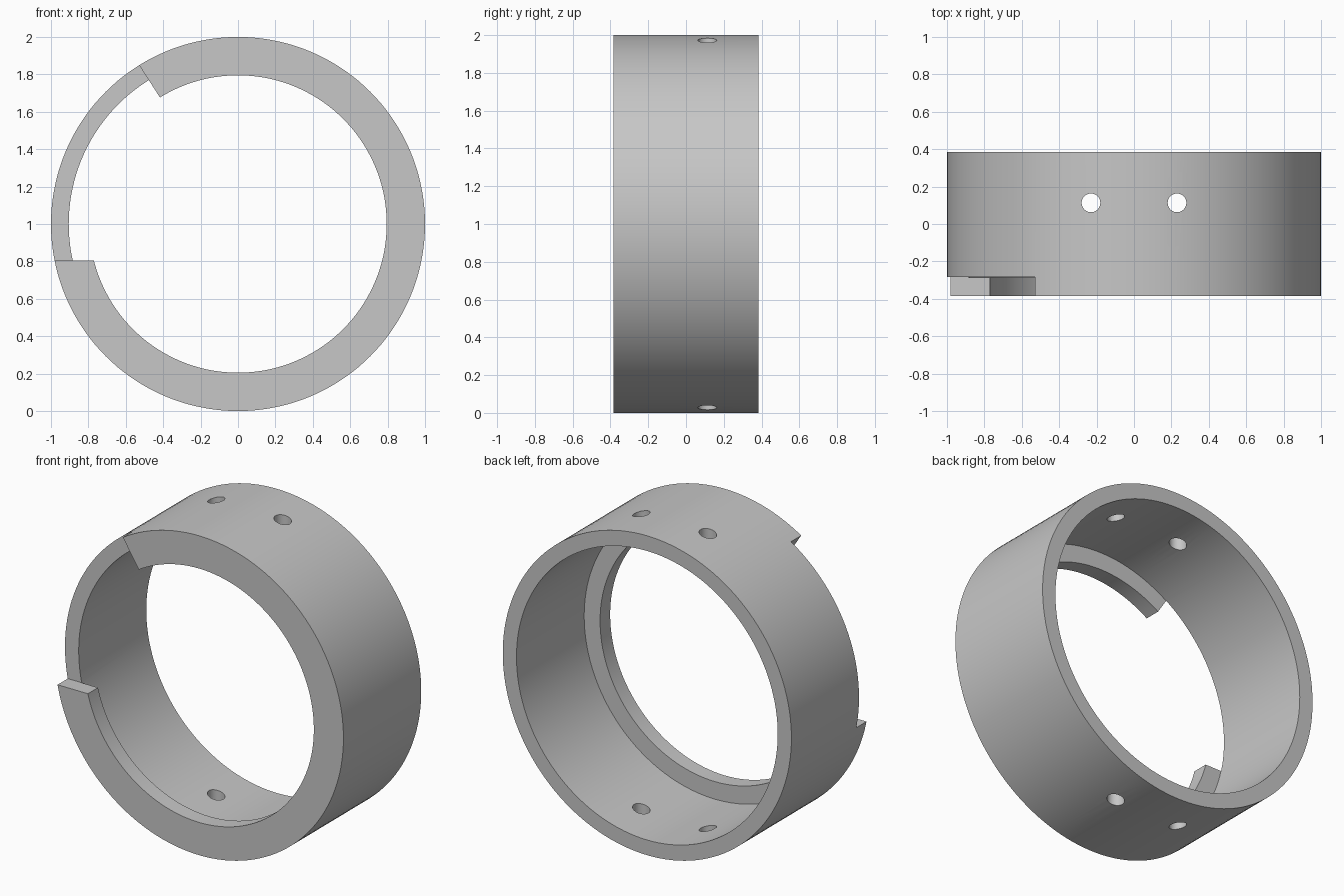
import bpy
import bmesh
import math
from mathutils import Matrix, Vector

cube = bpy.data.objects.get("Cube")
if cube:
    bpy.data.objects.remove(cube, do_unlink=True)

SEGMENTS = 144
OUTER, INNER, LIP_INNER = 1.0, 0.905, 0.795
FRONT, LIP_BACK, BACK = -0.385, -0.285, 0.385

grey = bpy.data.materials.new("plain grey")
grey.use_nodes = True
colour = (0.57, 0.57, 0.57, 1)
grey.diffuse_color = colour
grey.node_tree.nodes["Principled BSDF"].inputs["Base Color"].default_value = colour


def make_object(name, bm):
    bmesh.ops.recalc_face_normals(bm, faces=bm.faces)
    mesh = bpy.data.meshes.new(name)
    bm.to_mesh(mesh)
    bm.free()
    mesh.materials.append(grey)
    obj = bpy.data.objects.new(name, mesh)
    bpy.context.collection.objects.link(obj)
    return obj


# Collar: stepped wall profile (radius, y) swept around the y axis
profile = [(OUTER, FRONT), (OUTER, BACK), (INNER, BACK),
           (INNER, LIP_BACK), (LIP_INNER, LIP_BACK), (LIP_INNER, FRONT)]
bm = bmesh.new()
loops = []
for i in range(SEGMENTS):
    a = math.tau * i / SEGMENTS
    loops.append([bm.verts.new((r * math.cos(a), y, 1 + r * math.sin(a)))
                  for r, y in profile])
for i, here in enumerate(loops):
    after = loops[(i + 1) % SEGMENTS]
    for j in range(len(profile)):
        k = (j + 1) % len(profile)
        bm.faces.new((here[j], here[k], after[k], after[j]))
collar = make_object("collar", bm)

# Cutter for the gap in the front lip
gap = [(-0.7, 0.805), (-1.2, 0.805), (-1.2, 2.1), (-0.69, 2.1), (-0.35, 1.572)]
bm = bmesh.new()
face = bm.faces.new([bm.verts.new((x, -0.5, z)) for x, z in gap])
new = bmesh.ops.extrude_face_region(bm, geom=[face])["geom"]
bmesh.ops.translate(bm, verts=[v for v in new if isinstance(v, bmesh.types.BMVert)],
                    vec=Vector((0, LIP_BACK + 0.501, 0)))
cutters = [make_object("lip_gap_cutter", bm)]

# Cutters for the vertical screw holes, through top and bottom
for side, x in (("left", 0.23), ("right", -0.23)):
    bm = bmesh.new()
    bmesh.ops.create_cone(bm, cap_ends=True, segments=32, radius1=0.05, radius2=0.05,
                          depth=3, matrix=Matrix.Translation((x, 0.113, 1)))
    cutters.append(make_object(side + "_hole_cutter", bm))

# Cut, then shade smooth with crisp edges
bpy.ops.object.select_all(action="DESELECT")
bpy.context.view_layer.objects.active = collar
collar.select_set(True)
for cutter in cutters:
    cutter.hide_render = True
    cut = collar.modifiers.new(cutter.name, "BOOLEAN")
    cut.operation = "DIFFERENCE"
    cut.solver = "EXACT"
    cut.object = cutter
    bpy.ops.object.modifier_apply(modifier=cut.name)
    bpy.data.objects.remove(cutter, do_unlink=True)
bpy.ops.object.shade_smooth_by_angle(angle=math.radians(30))
